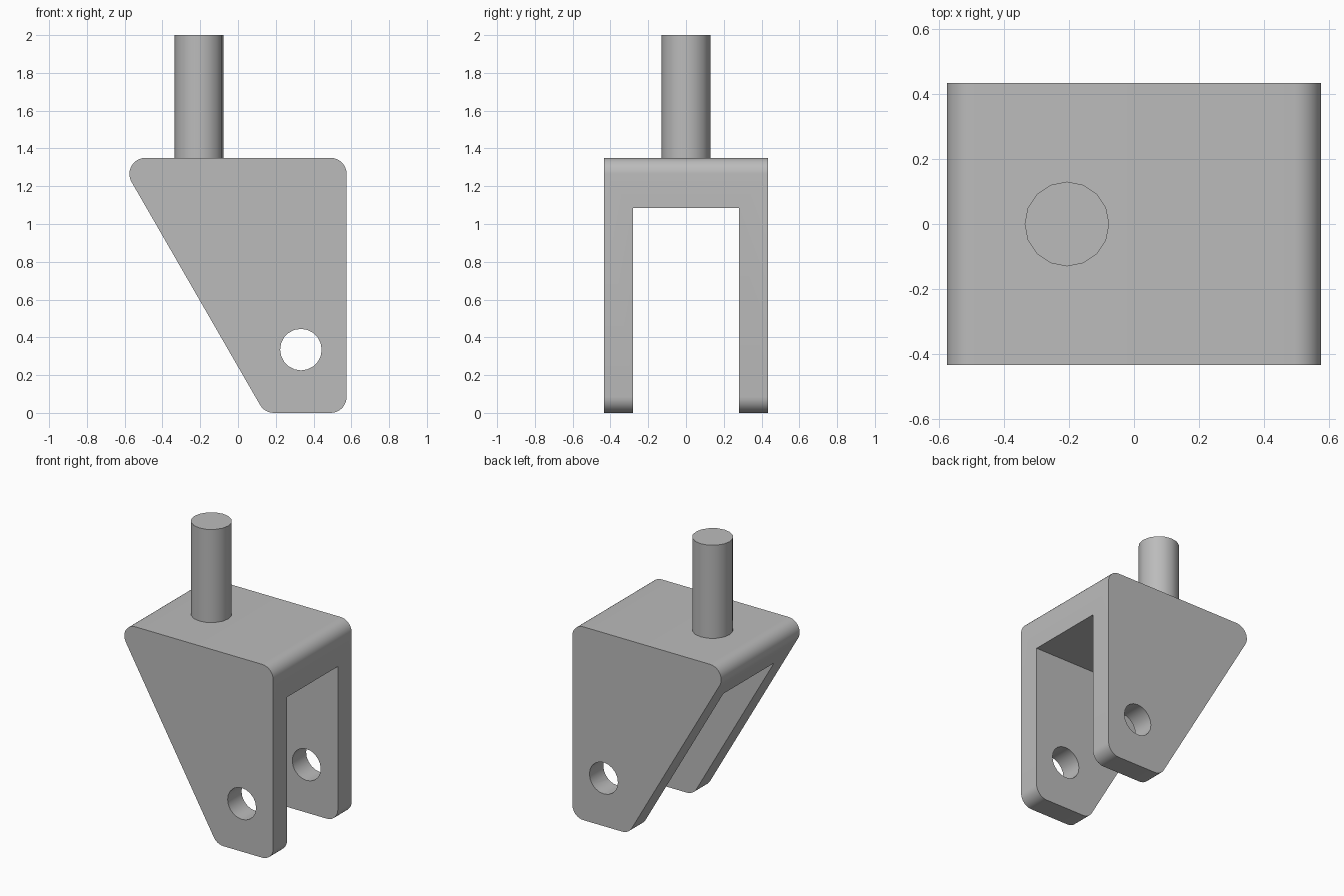
import bpy
import bmesh
import math
from mathutils import Matrix, Vector

if "Cube" in bpy.data.objects:
    bpy.data.objects.remove(bpy.data.objects["Cube"], do_unlink=True)

HALF_WIDTH = 0.433
SLOT_HALF = 0.28
SLOT_TOP = 1.085
TOP = 1.35
CORNER = 0.085

# Single plain metal colour
steel = bpy.data.materials.new("plain grey")
steel.use_nodes = True
steel.diffuse_color = (0.5, 0.5, 0.5, 1)
steel.node_tree.nodes["Principled BSDF"].inputs["Base Color"].default_value = steel.diffuse_color


def make_object(name, bm):
    bmesh.ops.recalc_face_normals(bm, faces=bm.faces)
    mesh = bpy.data.meshes.new(name)
    bm.to_mesh(mesh)
    bm.free()
    mesh.materials.append(steel)
    obj = bpy.data.objects.new(name, mesh)
    bpy.context.collection.objects.link(obj)
    return obj


def cylinder(name, radius, depth, sides, matrix):
    bm = bmesh.new()
    bmesh.ops.create_cone(bm, cap_ends=True, segments=sides, radius1=radius,
                          radius2=radius, depth=depth, matrix=matrix)
    return make_object(name, bm)


def activate(obj):
    bpy.ops.object.select_all(action="DESELECT")
    obj.select_set(True)
    bpy.context.view_layer.objects.active = obj


def cut(obj, cutter):
    cutter.hide_render = True
    mod = obj.modifiers.new("cut", "BOOLEAN")
    mod.operation = "DIFFERENCE"
    mod.solver = "EXACT"
    mod.object = cutter
    activate(obj)
    bpy.ops.object.modifier_apply(modifier=mod.name)
    bpy.data.objects.remove(cutter, do_unlink=True)


# Fork body: rounded, raked side profile extruded across the width
corners = [(-0.49, TOP - CORNER, 90, 210), (0.19, CORNER, 210, 270),
           (0.49, CORNER, 270, 360), (0.49, TOP - CORNER, 0, 90)]
bm = bmesh.new()
ring = []
for x, z, start, end in corners:
    steps = (end - start) // 10
    for i in range(steps + 1):
        a = math.radians(start + (end - start) * i / steps)
        ring.append(bm.verts.new((x + CORNER * math.cos(a), -HALF_WIDTH,
                                  z + CORNER * math.sin(a))))
side = bm.faces.new(ring)
extruded = bmesh.ops.extrude_face_region(bm, geom=[side], use_keep_orig=True)
moved = [g for g in extruded["geom"] if isinstance(g, bmesh.types.BMVert)]
bmesh.ops.translate(bm, verts=moved, vec=Vector((0, 2 * HALF_WIDTH, 0)))
fork = make_object("fork_body", bm)

# Wheel slot, open at the bottom and both ends
bm = bmesh.new()
bmesh.ops.create_cube(bm, size=2, matrix=Matrix.Translation((0, 0, SLOT_TOP - 2))
                      @ Matrix.Diagonal((2, SLOT_HALF, 2, 1)))
cut(fork, make_object("slot_cutter", bm))

# Axle hole through both legs
cut(fork, cylinder("axle_hole_cutter", 0.11, 2, 20,
                   Matrix.Translation((0.333, 0, 0.335)) @ Matrix.Rotation(math.pi / 2, 4, "X")))

# Mounting stem on the crown
stem = cylinder("mounting_stem", 0.13, 2 - TOP, 16,
                Matrix.Translation((-0.206, 0, (2 + TOP) / 2)))

for obj in (fork, stem):
    activate(obj)
    bpy.ops.object.shade_smooth_by_angle(angle=math.radians(35))
